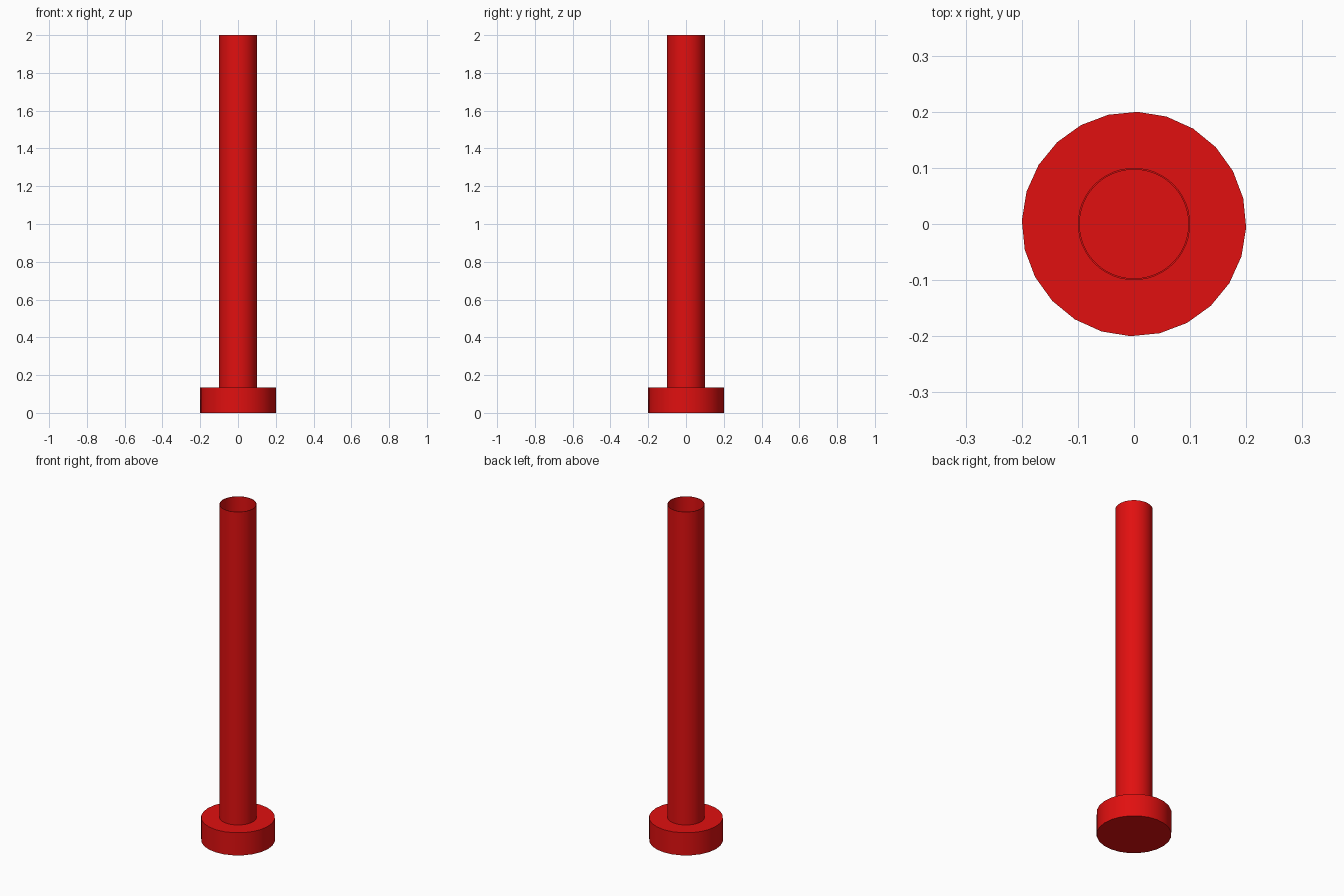
import bpy, bmesh
from math import radians, cos, sin, tau

if "Cube" in bpy.data.objects:
    bpy.data.objects.remove(bpy.data.objects["Cube"])

BASE_H = 0.135

red = bpy.data.materials.new("red")
red.diffuse_color = (0.75, 0.005, 0.005, 1)
red.use_nodes = True
red.node_tree.nodes["Principled BSDF"].inputs["Base Color"].default_value = red.diffuse_color


def finish(name, bm):
    """Turn a bmesh into a red object with smooth sides and crisp rims."""
    bmesh.ops.recalc_face_normals(bm, faces=bm.faces[:])
    mesh = bpy.data.meshes.new(name)
    bm.to_mesh(mesh)
    bm.free()
    mesh.materials.append(red)
    obj = bpy.data.objects.new(name, mesh)
    bpy.context.collection.objects.link(obj)
    bpy.ops.object.select_all(action='DESELECT')
    obj.select_set(True)
    bpy.context.view_layer.objects.active = obj
    bpy.ops.object.shade_smooth_by_angle(angle=radians(30))
    return obj


def ring(bm, radius, z, sides, turn=0.0):
    return [bm.verts.new((radius * cos(tau * i / sides + turn),
                          radius * sin(tau * i / sides + turn), z))
            for i in range(sides)]


def bridge(bm, a, b):
    n = len(a)
    for i in range(n):
        bm.faces.new((a[i], a[(i + 1) % n], b[(i + 1) % n], b[i]))


# Solid 24-sided base disc
bm = bmesh.new()
low = ring(bm, 0.2, 0, 24, radians(-1.8))
high = ring(bm, 0.2, BASE_H, 24, radians(-1.8))
bridge(bm, low, high)
bm.faces.new(low)
bm.faces.new(high)
finish("base", bm)

# Thin-walled hollow tube, open at the top
bm = bmesh.new()
profile = [(0.1, BASE_H), (0.1, 2.0), (0.097, 2.0), (0.097, BASE_H)]
rings = [ring(bm, r, z, 48) for r, z in profile]
for i in range(4):
    bridge(bm, rings[i], rings[(i + 1) % 4])
finish("tube", bm)
